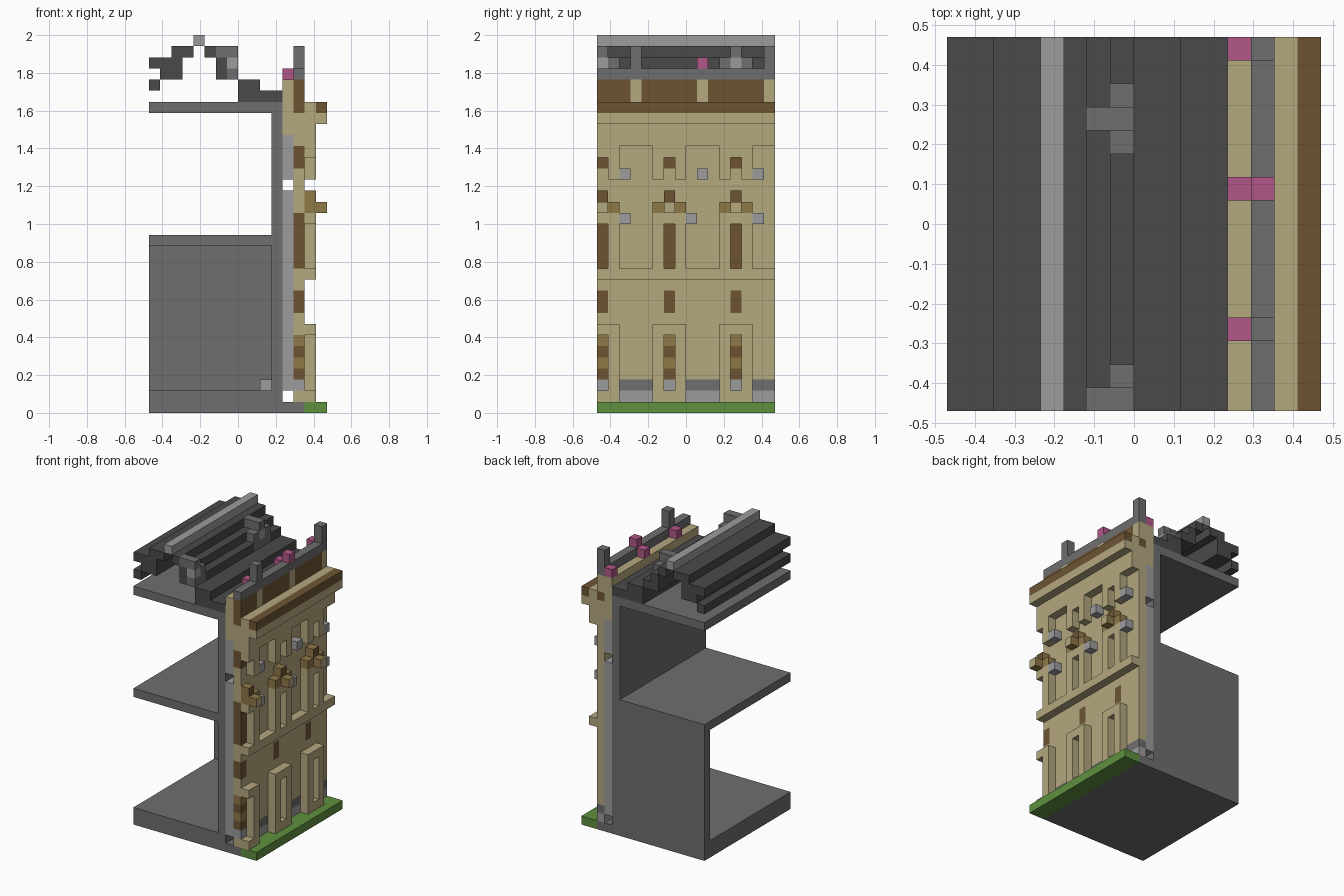
import bpy
import bmesh

old = bpy.data.objects.get("Cube")
if old:
    bpy.data.objects.remove(old)

U = 2 / 34  # one block of the 16 x 16 x 34 grid


def linear(c):
    c /= 255
    return c / 12.92 if c <= 0.04045 else ((c + 0.055) / 1.055) ** 2.4


COLOURS = {
    "grey": "6e6e6e", "dark grey": "4a4a4a", "light grey": "9c9c9d",
    "sandstone": "b4a87f", "dark brown": "6d5434", "light brown": "8f7849",
    "grass green": "5e903e", "pink": "b05688",
}
MATS = {}
for name, code in COLOURS.items():
    rgba = [linear(b) for b in bytes.fromhex(code)] + [1]
    mat = bpy.data.materials.new(name)
    mat.use_nodes = True
    mat.diffuse_color = rgba
    mat.node_tree.nodes["Principled BSDF"].inputs["Base Color"].default_value = rgba
    MATS[name] = mat

cells = {}   # block -> (part, colour)
street = {}  # block -> different colour on its street face


def fill(part, colour, i, j, k):
    """Fill inclusive block ranges; a plain number is a single block."""
    rng = [range(r, r + 1) if isinstance(r, int) else range(r[0], r[1] + 1) for r in (i, j, k)]
    for a in rng[0]:
        for b in rng[1]:
            for c in rng[2]:
                if 0 <= b < 16:
                    cells[a, b, c] = (part, colour)


ALL = (0, 15)

# Floors and inner walls
fill("ground_floor", "grey", (0, 11), ALL, (0, 1))
fill("ground_floor", "grey", (12, 13), ALL, 0)
fill("grass_strip", "grass green", (14, 15), ALL, 0)
fill("back_wall", "grey", (0, 10), 15, (2, 14))
fill("middle_floor", "grey", (0, 10), ALL, 15)
fill("ceiling", "grey", (0, 10), ALL, 27)
fill("inner_wall", "grey", 11, ALL, (2, 27))
fill("floor_block", "light grey", 10, 7, 2)

# Lining behind the facade
fill("facade_lining", "light grey", 12, ALL, (2, 19))
fill("facade_lining", "light grey", 12, ALL, (21, 24))
fill("parapet_back", "sandstone", 12, ALL, (25, 29))

# Facade skin
fill("facade", "sandstone", 13, ALL, (1, 26))
fill("facade", "light grey", 13, ALL, 1)
fill("facade", "grey", 13, ALL, 2)
fill("ledge", "sandstone", 14, ALL, 12)

# Cornice
fill("cornice", "sandstone", 14, ALL, (24, 27))
fill("cornice", "sandstone", 15, ALL, 26)
fill("cornice", "dark brown", 15, ALL, 27)
fill("parapet", "dark brown", 13, ALL, (27, 29))
fill("parapet_cap", "grey", 13, ALL, 30)
for j in (3, 9, 15):
    fill("parapet", "sandstone", 13, j, (28, 29))
    fill("flowers", "pink", 12, j, 30)
fill("flowers", "pink", 13, 9, 31)
for j in (3, 15):
    fill("chimney_posts", "grey", 13, j, (31, 32))

# Window bays
for c in (0, 6, 12):
    # ground floor bay with frame and layered infill
    fill("facade", "sandstone", 13, (c - 1, c + 1), (1, 2))
    for k, col in enumerate(("light grey", "dark brown", "light brown", "dark brown", "light brown")):
        fill("ground_windows", col, 13, c, 2 + k)
    fill("facade", "dark brown", 13, c, (9, 10))
    for side in (c - 1, c + 1):
        fill("ground_frames", "sandstone", 14, side, (1, 7))
        fill("middle_frames", "sandstone", 14, side, (13, 17))
        fill("middle_pediments", "light brown", 14, side, 18)
        fill("upper_frames", "sandstone", 14, side, (21, 23))
    for k in (1, 7):
        fill("ground_frames", "sandstone", 14, c, k)
    # middle bay with pediment
    fill("middle_windows", "dark brown", 13, c, (13, 17))
    fill("middle_frames", "sandstone", 14, c, 17)
    fill("middle_pediments", "light brown", (14, 15), c, 18)
    fill("middle_pediments", "light brown", 14, c, 19)
    street[15, c, 18] = "sandstone"
    street[14, c, 19] = "dark brown"
    # upper bay
    fill("upper_windows", "dark brown", 13, c, (22, 23))
    fill("upper_frames", "sandstone", 14, c, 23)

# Wall-mounted cooling boxes
for j in (2, 8, 14):
    fill("cooling_boxes", "light grey", 14, j, 17)
for j in (2, 9, 14):
    fill("cooling_boxes", "light grey", 14, j, 21)

# Stepped roof
for i, k in (((8, 11), 28), ((8, 9), 29), ((6, 7), 30), (6, 31), (5, 32),
             ((2, 3), 32), ((0, 2), 31), ((1, 2), 30), (0, 29)):
    fill("roof", "dark grey", i, ALL, k)
fill("roof_ridge", "light grey", 4, ALL, 33)

# Dormers
for c in (0, 12):
    fill("dormers", "grey", 7, (c - 1, c + 1), (30, 31))
    fill("dormers", "grey", (6, 7), c, 32)
    fill("dormers", "light grey", 7, c, 31)


# Build each part from its exposed block faces
def build(part):
    used = list(MATS)
    bm = bmesh.new()
    verts = {}

    def vert(p):
        if p not in verts:
            verts[p] = bm.verts.new(((p[0] - 8) * U, (p[1] - 8) * U, p[2] * U))
        return verts[p]

    for cell, (owner, colour) in cells.items():
        if owner != part:
            continue
        for axis in range(3):
            for step in (0, 1):
                near = list(cell)
                near[axis] += 2 * step - 1
                if tuple(near) in cells:
                    continue
                ring = []
                for a, b in ((0, 0), (1, 0), (1, 1), (0, 1)):
                    p = list(cell)
                    p[axis] += step
                    p[(axis + 1) % 3] += a
                    p[(axis + 2) % 3] += b
                    ring.append(vert(tuple(p)))
                face = bm.faces.new(ring if step else ring[::-1])
                col = street.get(cell, colour) if axis == 0 and step else colour
                face.material_index = used.index(col)
    bmesh.ops.dissolve_limit(bm, angle_limit=0.01, verts=bm.verts[:], edges=bm.edges[:],
                             delimit={'MATERIAL'})
    mesh = bpy.data.meshes.new(part)
    for name in used:
        mesh.materials.append(MATS[name])
    bm.to_mesh(mesh)
    bm.free()
    bpy.context.collection.objects.link(bpy.data.objects.new(part, mesh))


for part in sorted({owner for owner, _ in cells.values()}):
    build(part)
